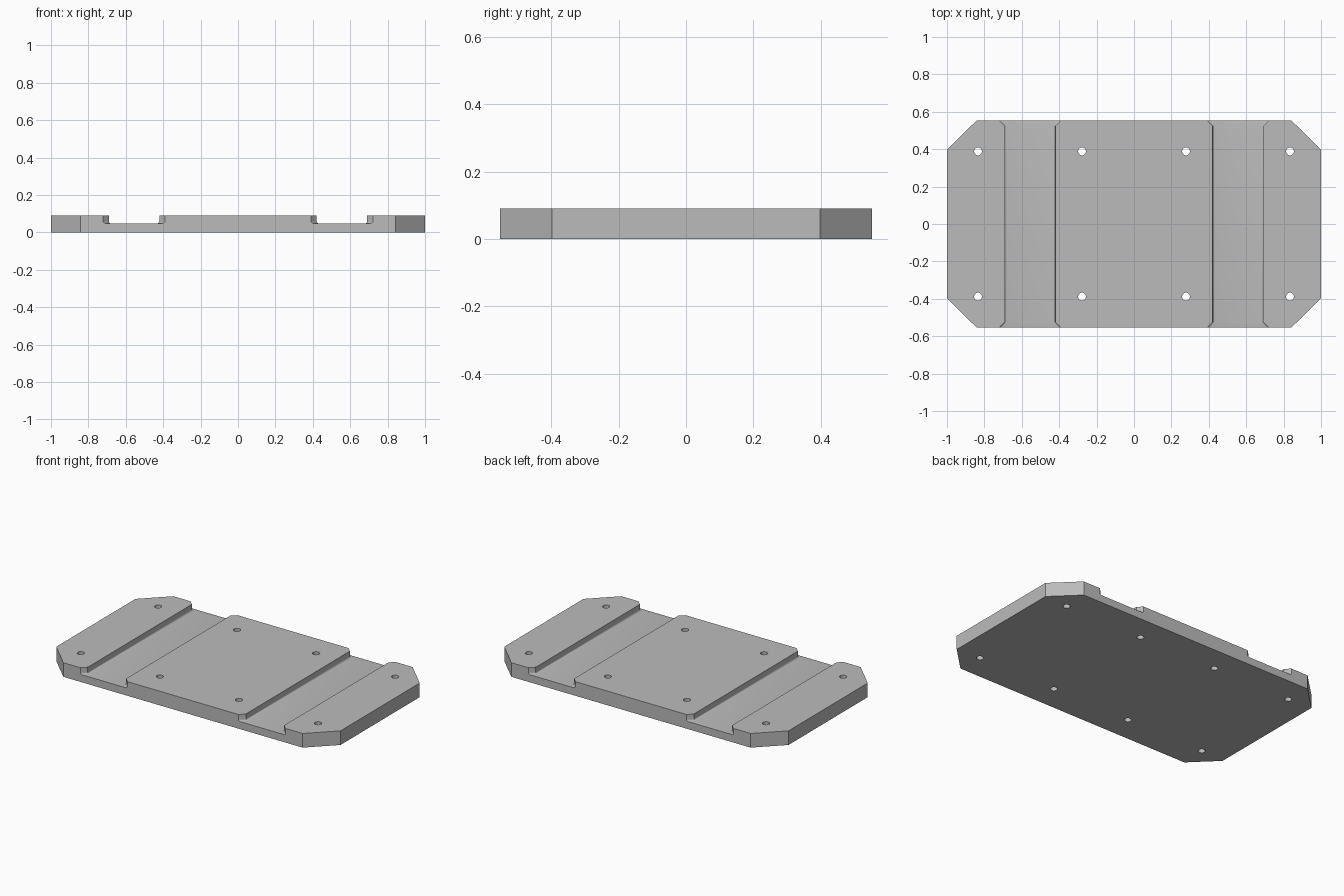
import bpy
import bmesh

if "Cube" in bpy.data.objects:
    bpy.data.objects.remove(bpy.data.objects["Cube"], do_unlink=True)

HALF_Y, CORNER_X, CORNER_Y = 0.553, 0.842, 0.398
HEIGHT, FLOOR = 0.09, 0.048

grey = bpy.data.materials.new("plain grey")
grey.use_nodes = True
grey.diffuse_color = (0.5, 0.5, 0.5, 1)
grey.node_tree.nodes["Principled BSDF"].inputs["Base Color"].default_value = (0.5, 0.5, 0.5, 1)


def prism(name, outline, z0, z1, round_bottom=0.0):
    """Extrude an outline upwards, optionally rounding its bottom edges."""
    bm = bmesh.new()
    base = bm.faces.new([bm.verts.new((x, y, z0)) for x, y in outline])
    top = bmesh.ops.extrude_face_region(bm, geom=[base])["geom"]
    verts = [v for v in top if isinstance(v, bmesh.types.BMVert)]
    bmesh.ops.translate(bm, verts=verts, vec=(0, 0, z1 - z0))
    bmesh.ops.recalc_face_normals(bm, faces=bm.faces)
    if round_bottom:
        edges = [e for e in bm.edges if all(abs(v.co.z - z0) < 1e-5 for v in e.verts)]
        bmesh.ops.bevel(bm, geom=edges, offset=round_bottom, segments=4,
                        profile=0.5, affect='EDGES')
    mesh = bpy.data.meshes.new(name)
    bm.to_mesh(mesh)
    bm.free()
    obj = bpy.data.objects.new(name, mesh)
    bpy.context.collection.objects.link(obj)
    mesh.materials.append(grey)
    return obj


def mirrored(quarter):
    """Complete a quarter outline around both axes."""
    right = quarter + [(x, -y) for x, y in reversed(quarter)]
    return right + [(-x, -y) for x, y in right]


# Plate with chamfered corners
plate = prism("base_plate", mirrored([(CORNER_X, HALF_Y), (1, CORNER_Y)]), 0, HEIGHT)
cutters = []

# Two channels with flared mouths and rounded floor edges
half_w, flare = 0.135, 0.03
channel = mirrored([(half_w + flare, HALF_Y + 0.06), (half_w + flare, HALF_Y),
                    (half_w, HALF_Y - flare)])
for side in (-1, 1):
    cutter = prism("channel_cutter", channel, FLOOR, HEIGHT + 0.05, 0.01)
    cutter.location.x = side * 0.556
    cutters.append(cutter)

# Eight through holes
for x in (-0.834, -0.278, 0.278, 0.834):
    for y in (-0.388, 0.388):
        bpy.ops.mesh.primitive_cylinder_add(vertices=32, radius=0.021, depth=0.4,
                                            location=(x, y, 0))
        hole = bpy.context.object
        hole.name = "hole_cutter"
        hole.data.materials.append(grey)
        cutters.append(hole)

# Cut the plate and bake the result
for cutter in cutters:
    cutter.hide_render = True
    cut = plate.modifiers.new("cut", 'BOOLEAN')
    cut.operation = 'DIFFERENCE'
    cut.solver = 'EXACT'
    cut.object = cutter
bpy.context.view_layer.update()
result = bpy.data.meshes.new_from_object(
    plate.evaluated_get(bpy.context.evaluated_depsgraph_get()))
plate.modifiers.clear()
plate.data = result
for cutter in cutters:
    bpy.data.objects.remove(cutter, do_unlink=True)

# Smooth the holes and fillets, keep the edges crisp
bpy.ops.object.select_all(action='DESELECT')
plate.select_set(True)
bpy.context.view_layer.objects.active = plate
bpy.ops.object.shade_smooth_by_angle(angle=0.52)
